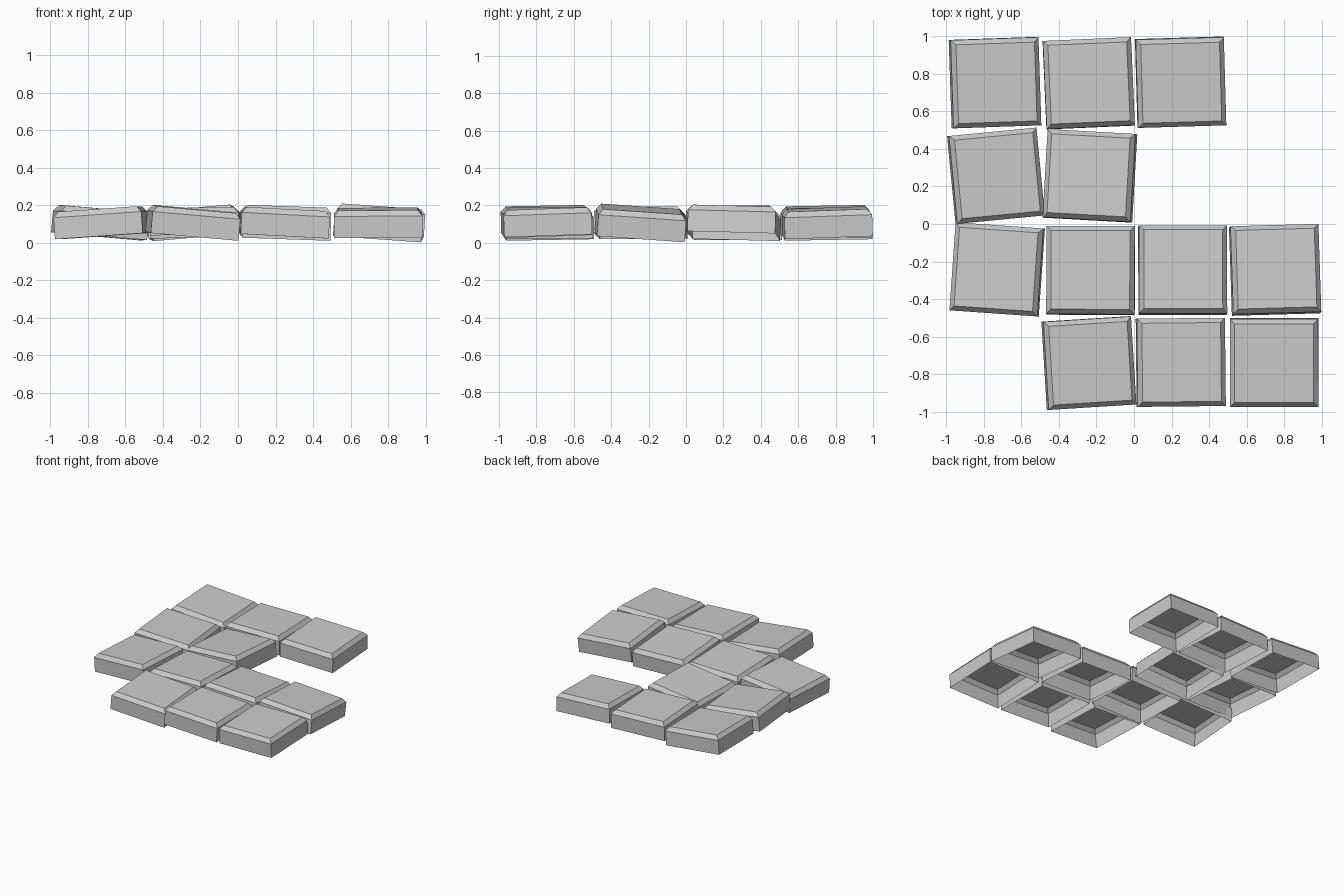
import bpy, bmesh
from math import radians

if "Cube" in bpy.data.objects:
    bpy.data.objects.remove(bpy.data.objects["Cube"])

WIDTH, HEIGHT = 0.47, 0.145     # slab footprint and thickness
BEVEL, BEVEL_H = 0.025, 0.03    # chamfer inset and drop
MID_Z = 0.108


def slab(name, x, y, yaw, lean_x, lean_y):
    """Open-bottomed paving slab with a chamfered top, leaning by small angles."""
    bm = bmesh.new()
    levels = [(WIDTH / 2, -HEIGHT / 2),
              (WIDTH / 2, HEIGHT / 2 - BEVEL_H),
              (WIDTH / 2 - BEVEL, HEIGHT / 2)]
    rings = [[bm.verts.new((sx * r, sy * r, z))
              for sx, sy in ((-1, -1), (1, -1), (1, 1), (-1, 1))]
             for r, z in levels]
    for low, high in zip(rings, rings[1:]):
        for i in range(4):
            j = (i + 1) % 4
            bm.faces.new((low[i], low[j], high[j], high[i]))
    bm.faces.new(rings[-1])
    mesh = bpy.data.meshes.new(name)
    bm.to_mesh(mesh)
    bm.free()
    ob = bpy.data.objects.new(name, mesh)
    ob.location = (x, y, MID_Z)
    ob.rotation_euler = (radians(-lean_y), radians(lean_x), radians(yaw))
    bpy.context.collection.objects.link(ob)


# Slabs by row, back to front: x, y, yaw, lean to +x, lean to +y (degrees)
rows = {
    "back": [(-0.739, 0.753, 2, 5, -1), (-0.241, 0.75, 2.5, 1, 1),
             (0.249, 0.755, 1.7, 2, -2)],
    "mid_back": [(-0.734, 0.257, 5.5, 5, 0), (-0.236, 0.257, -3.2, -5, 1.5)],
    "mid_front": [(-0.73, -0.242, -4, -4, 0), (-0.231, -0.247, -0.3, -1, 2),
                  (0.26, -0.245, 0, 2, 4), (0.753, -0.243, 1.6, 4, 4)],
    "front": [(-0.239, -0.741, 3.6, 5, -1), (0.25, -0.737, 0.6, 3, 0),
              (0.747, -0.739, 0, -0.5, -2)],
}
for row, slabs in rows.items():
    for n, params in enumerate(slabs, 1):
        slab(f"{row}_slab_{n}", *params)
